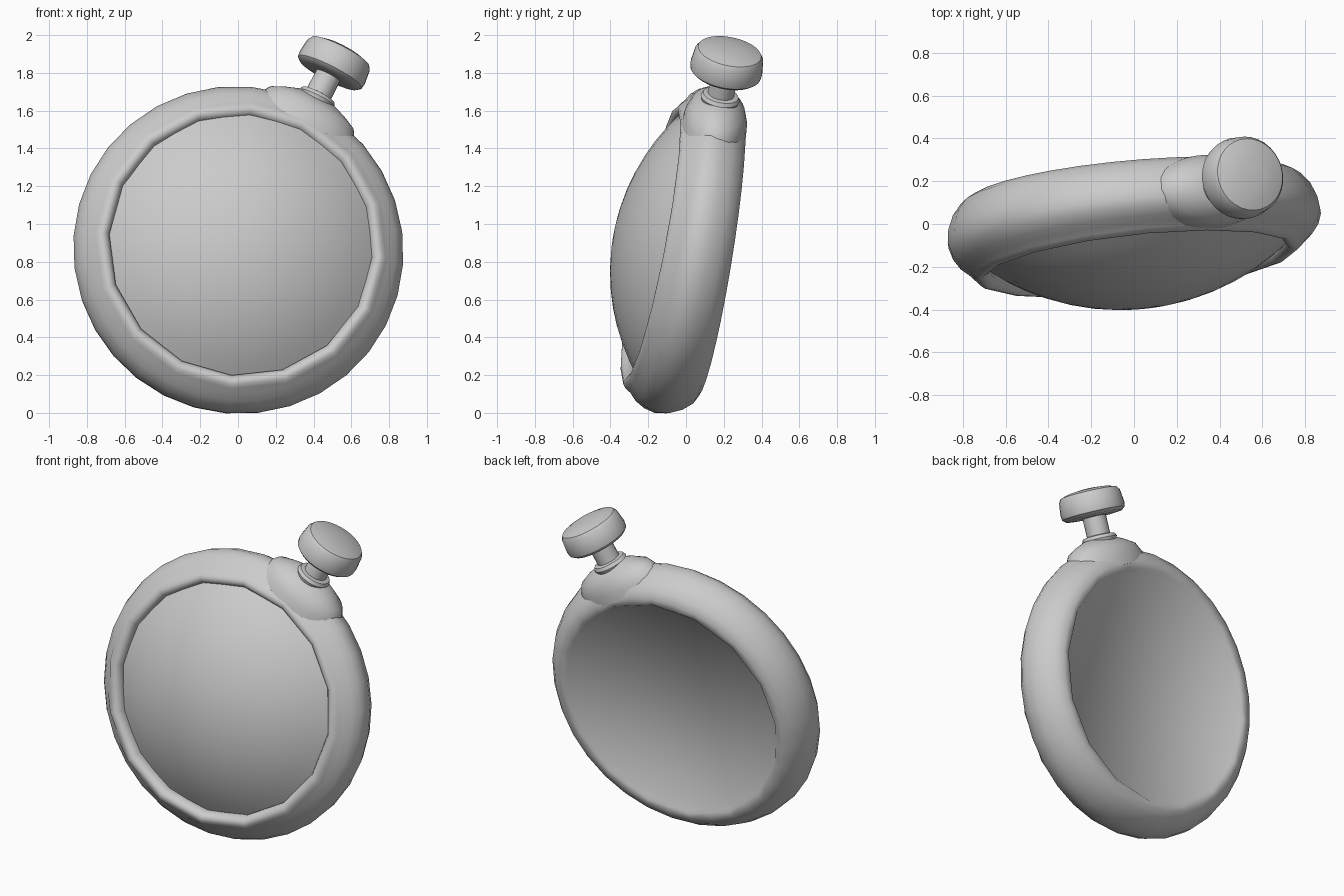
import bpy, bmesh, math
from mathutils import Vector, Matrix

if "Cube" in bpy.data.objects:
    bpy.data.objects.remove(bpy.data.objects["Cube"])

# Leaning watch frame: n = face direction, u = crown direction, s = sideways
n = Vector((0.09, -1, 0.16)).normalized()
u = Vector((0.51, 0.21, 1.0))
u = (u - n * u.dot(n)).normalized()
s = u.cross(n)
centre = Vector((0, 0, 0.86))


def frame(x, y, z, origin):
    m = Matrix((x, y, z)).transposed().to_4x4()
    m.translation = origin
    return m


FACE = frame(s, u, n, centre)                               # local z points out of the dial
CROWN = frame(n, s, u, centre - n * 0.014 + s * 0.005)      # local z points along the crown


def lathe(name, profile, mat, sides=32, squash=1.0, coarse=(), cap=(True, True), angle=40, lean=0):
    """Revolve (radius, height) points; 'coarse' rings become half-count polygons,
    'lean' tips the front rings back towards the crown."""
    bm = bmesh.new()
    rings = []
    for k, (r, h) in enumerate(profile):
        if r == 0:
            rings.append([bm.verts.new((0, 0, h))])
            continue
        ring = []
        for i in range(sides):
            a = math.pi / 2 + 2 * math.pi * i / sides
            q = r * math.cos(2 * math.pi / sides) if k in coarse and i % 2 else r
            y = q * math.sin(a)
            tip = lean * y * min(1, max(0, h / 0.16))
            ring.append(bm.verts.new((q * math.cos(a) * squash, y, h - tip)))
        rings.append(ring)
    for a, b in zip(rings, rings[1:]):
        for i in range(sides):
            j = (i + 1) % sides
            vs = [a[i % len(a)], a[j % len(a)], b[j % len(b)], b[i % len(b)]]
            bm.faces.new(list(dict.fromkeys(vs)))
    for ring, wanted in ((rings[0], cap[0]), (rings[-1], cap[1])):
        if wanted and len(ring) > 1:
            bm.faces.new(ring)
    bmesh.ops.recalc_face_normals(bm, faces=bm.faces)
    me = bpy.data.meshes.new(name)
    bm.to_mesh(me)
    bm.free()
    ob = bpy.data.objects.new(name, me)
    ob.matrix_world = mat
    bpy.context.collection.objects.link(ob)
    bpy.ops.object.select_all(action='DESELECT')
    ob.select_set(True)
    bpy.context.view_layer.objects.active = ob
    bpy.ops.object.shade_smooth_by_angle(angle=math.radians(angle))
    return ob


# Rounded case with slightly recessed back and a rolled front rim
lathe("case", [(0.705, -0.165), (0.72, -0.182), (0.755, -0.182), (0.80, -0.158), (0.843, -0.105),
               (0.87, -0.04), (0.878, 0.02), (0.862, 0.07), (0.83, 0.115), (0.792, 0.145),
               (0.775, 0.17), (0.755, 0.187), (0.735, 0.19), (0.715, 0.18), (0.70, 0.155), (0.70, 0.11)],
      FACE, coarse=(0, 1, 10, 11, 12, 13, 14, 15), cap=(True, False), angle=75, lean=0.035)

# Domed glass: spherical cap
rim, base, apex = 0.71, 0.14, 0.39
rise = apex - base
R = (rim ** 2 + rise ** 2) / (2 * rise)
top = math.asin(rim / R)
dome = [(R * math.sin(top * (1 - k / 8)), apex - R + R * math.cos(top * (1 - k / 8))) for k in range(8)]
lathe("glass_dome", dome + [(0, apex)], FACE, cap=(False, False))

# Oval shoulder blending the crown into the case
shoulder = lathe("shoulder", [(0.30, 0.74), (0.29, 0.80), (0.25, 0.865), (0.18, 0.90), (0.115, 0.925)],
                 CROWN, squash=0.58)

# Collar, stem and push knob
lathe("collar", [(0.095, 0.90), (0.105, 0.925), (0.095, 0.945), (0.07, 0.95)], CROWN, 24)
lathe("stem", [(0.07, 0.88), (0.07, 1.08)], CROWN, 24)
lathe("crown_knob", [(0.11, 1.06), (0.17, 1.066), (0.189, 1.082), (0.193, 1.11), (0.184, 1.185),
                     (0.17, 1.207), (0.12, 1.222), (0.06, 1.229), (0, 1.231)], CROWN, 32)
